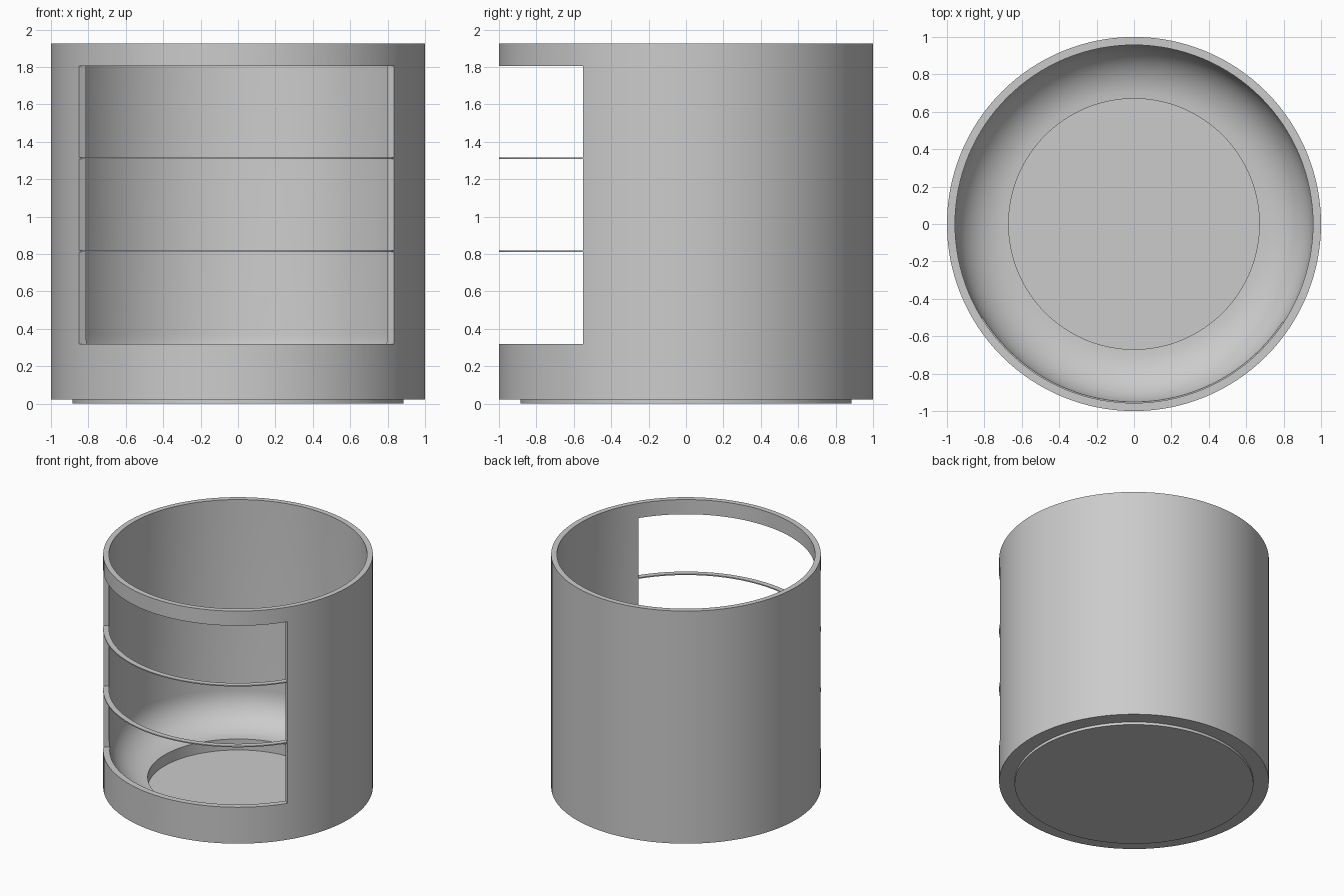
import bpy, bmesh
from math import radians, sin, cos, pi, tau

if "Cube" in bpy.data.objects:
    bpy.data.objects.remove(bpy.data.objects["Cube"])


def sweep(bm, profile, start, end, steps):
    """Revolve a closed (radius, z) outline about z; partial sweeps are capped."""
    full = abs(end - start - tau) < 1e-6
    count = steps if full else steps + 1
    rings = []
    for i in range(count):
        a = start + (end - start) * i / steps
        rings.append([bm.verts.new((r * cos(a), r * sin(a), z)) for r, z in profile])
    n = len(profile)
    for i in range(steps):
        p, q = rings[i], rings[(i + 1) % count]
        for j in range(n):
            k = (j + 1) % n
            if profile[j][0] + profile[k][0] > 1e-6:
                bm.faces.new((p[j], q[j], q[k], p[k]))
    if not full:
        bm.faces.new(rings[0])
        bm.faces.new(rings[-1])


def finish(bm, name):
    bmesh.ops.remove_doubles(bm, verts=bm.verts, dist=1e-5)
    bmesh.ops.dissolve_degenerate(bm, edges=bm.edges, dist=1e-6)
    bmesh.ops.recalc_face_normals(bm, faces=bm.faces)
    mesh = bpy.data.meshes.new(name)
    bm.to_mesh(mesh)
    bm.free()
    obj = bpy.data.objects.new(name, mesh)
    bpy.context.collection.objects.link(obj)
    return obj


R, INNER, WELL = 1.0, 0.957, 0.67
FLOOR, BOWL_TOP = 0.10, 0.37

# Round shell: foot plate, wall, curved bowl floor and sunken centre
bowl = []
for i in range(13):
    t = pi / 2 * i / 12
    bowl.append((WELL + (INNER - WELL) * cos(t),
                 BOWL_TOP - (BOWL_TOP - FLOOR) * sin(t)))
outline = [(0, 0), (0.885, 0), (0.885, 0.022), (R, 0.022), (R, 1.925),
           (INNER, 1.925)] + bowl + [(WELL, 0.01), (0, 0.01)]
bm = bmesh.new()
sweep(bm, outline, 0, tau, 128)
shell = finish(bm, "round_shell")

# Front opening in three bays, leaving two thin rails between them
RAIL = 0.0045
levels = [0.32, 0.815, 1.312, 1.805]
bm = bmesh.new()
for i in range(3):
    lo = levels[i] + (RAIL if i > 0 else 0)
    hi = levels[i + 1] - (RAIL if i < 2 else 0)
    sweep(bm, [(0.88, lo), (1.1, lo), (1.1, hi), (0.88, hi)],
          radians(211.8), radians(326.6), 48)
cutter = finish(bm, "opening_cutter")
cutter.hide_render = True

cut = shell.modifiers.new("opening", 'BOOLEAN')
cut.operation = 'DIFFERENCE'
cut.solver = 'EXACT'
cut.object = cutter

bpy.context.view_layer.objects.active = shell
shell.select_set(True)
bpy.ops.object.modifier_apply(modifier=cut.name)
bpy.data.objects.remove(cutter, do_unlink=True)
bpy.ops.object.shade_smooth_by_angle(angle=radians(30))
